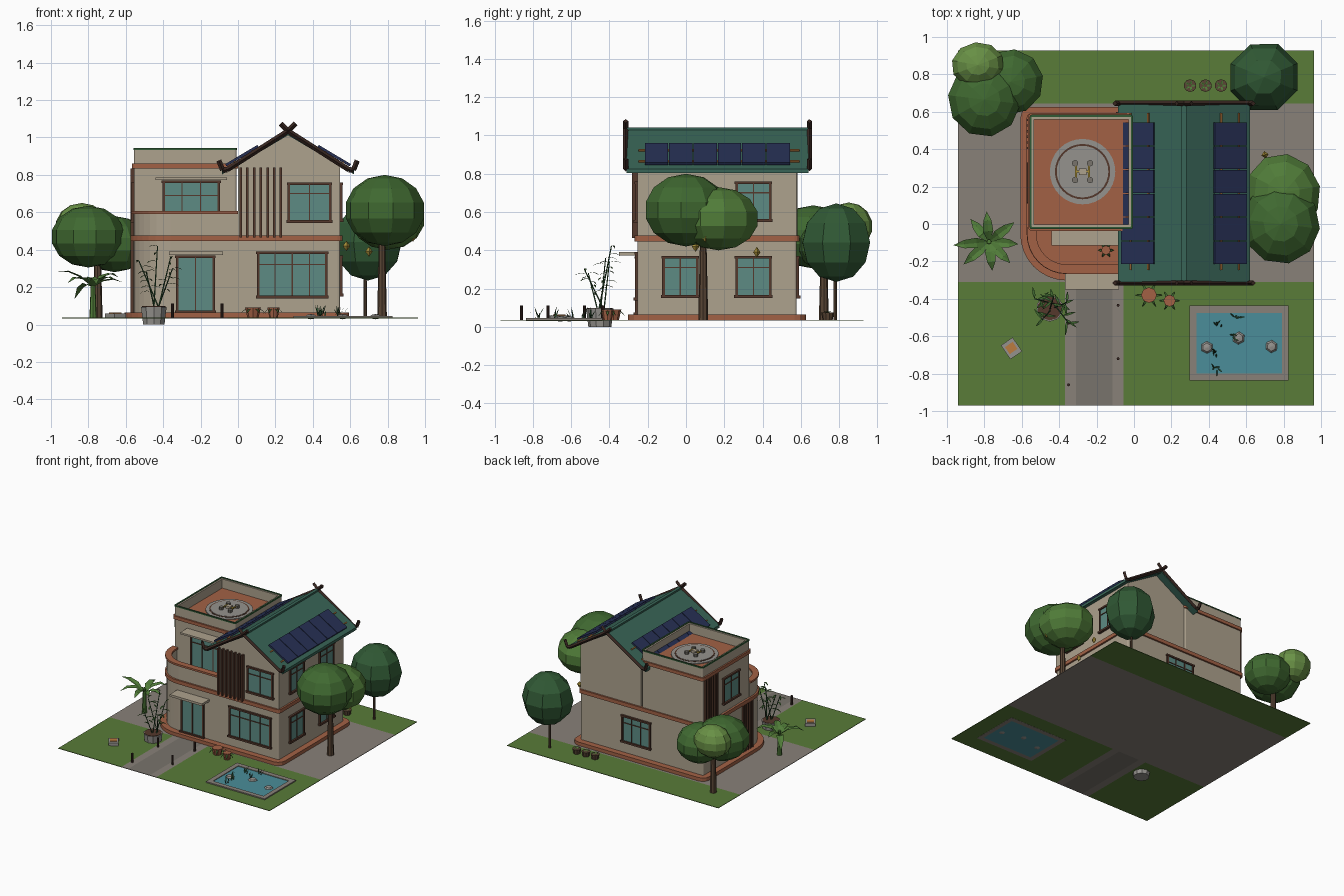
import bpy, bmesh, math, random
from mathutils import Vector, Matrix

if "Cube" in bpy.data.objects:
    bpy.data.objects.remove(bpy.data.objects["Cube"])
random.seed(4)
G = 0.037  # ground level
COL = dict(wall=(.42, .36, .27), terra=(.36, .12, .06), brown=(.09, .04, .025), dark=(.04, .02, .015),
           glass=(.11, .26, .23), roof=(.04, .13, .095), panel=(.02, .03, .09), grass=(.1, .2, .04),
           pave=(.25, .22, .19), path=(.19, .175, .15), water=(.07, .27, .32), leaf=(.05, .14, .03),
           leaf2=(.08, .2, .04), leaf3=(.14, .28, .06), leafd=(.03, .1, .035), stone=(.3, .29, .27),
           gold=(.4, .28, .04), orange=(.5, .2, .05), trunk=(.1, .06, .035))

def mat(c):
    m = bpy.data.materials.get(c) or bpy.data.materials.new(c)
    m.diffuse_color = (*COL[c], 1)
    m.use_nodes = True
    m.node_tree.nodes["Principled BSDF"].inputs["Base Color"].default_value = m.diffuse_color
    return m

def finish(name, bm, c):
    bmesh.ops.recalc_face_normals(bm, faces=bm.faces)
    me = bpy.data.meshes.new(name)
    bm.to_mesh(me)
    bm.free()
    ob = bpy.data.objects.new(name, me)
    me.materials.append(mat(c))
    bpy.context.collection.objects.link(ob)
    return ob

def boxes(name, c, items, M=Matrix()):
    bm = bmesh.new()
    for x0, x1, y0, y1, z0, z1 in items:
        T = Matrix.Translation(((x0+x1)/2, (y0+y1)/2, (z0+z1)/2)) @ Matrix.Diagonal((x1-x0, y1-y0, z1-z0, 1))
        bmesh.ops.create_cube(bm, size=1, matrix=M @ T)
    return finish(name, bm, c)

def rods(name, c, items, n=6):  # tapered rods: start, end, radii
    bm = bmesh.new()
    for a, b, r1, r2 in items:
        a, b = Vector(a), Vector(b)
        R = (b-a).to_track_quat('Z', 'Y').to_matrix().to_4x4()
        bmesh.ops.create_cone(bm, cap_ends=True, segments=n, radius1=r1, radius2=r2, depth=(b-a).length,
                              matrix=Matrix.Translation((a+b)/2) @ R)
    return finish(name, bm, c)

def disc(name, c, x, y, z0, z1, r1, r2=None, n=16):
    return rods(name, c, [((x, y, z0), (x, y, z1), r1, r1 if r2 is None else r2)], n)

def prism(name, c, pts, a, b, along_y=False):
    bm = bmesh.new()
    P = lambda p, t: (p[0], t, p[1]) if along_y else (p[0], p[1], t)
    lo, hi = [[bm.verts.new(P(p, t)) for p in pts] for t in (a, b)]
    bm.faces.new(lo)
    bm.faces.new(hi)
    for i in range(len(pts)):
        j = (i+1) % len(pts)
        bm.faces.new((lo[i], lo[j], hi[j], hi[i]))
    return finish(name, bm, c)

def strip(name, c, outer, inner, z0, z1, closed):  # upright wall between two paths
    bm = bmesh.new()
    R = [[bm.verts.new((a[0], a[1], z0)), bm.verts.new((a[0], a[1], z1)),
          bm.verts.new((b[0], b[1], z1)), bm.verts.new((b[0], b[1], z0))] for a, b in zip(outer, inner)]
    for i in range(len(R) if closed else len(R)-1):
        A, B = R[i], R[(i+1) % len(R)]
        for k in range(4):
            bm.faces.new((A[k], A[(k+1) % 4], B[(k+1) % 4], B[k]))
    if not closed:
        bm.faces.new(R[0])
        bm.faces.new(R[-1])
    return finish(name, bm, c)

def arc(cx, cy, r, a0, n):
    return [(cx+r*math.cos(math.radians(a0+90*i/n)), cy+r*math.sin(math.radians(a0+90*i/n))) for i in range(n+1)]

def outline(d, x0=-.56, x1=.545, y0=-.254, y1=.578, rf=.2, r=.012):
    r2 = max(r+d, .002)
    return (arc(x0+rf, y0+rf, rf+d, 180, 8) + arc(x1-r, y0+r, r2, 270, 3)
            + arc(x1-r, y1-r, r2, 0, 3) + arc(x0+r, y1-r, r2, 90, 3))

# ground slabs, path and pond
boxes("lawn", 'grass', [(-.94, .963, .645, .927, .033, G), (-.94, -.37, -.97, -.31, .033, G), (-.055, .963, -.97, -.31, .033, G)])
boxes("paving", 'pave', [(-.94, .963, -.31, .645, .033, G), (-.37, -.31, -.97, -.31, .033, G), (-.115, -.055, -.97, -.31, .033, G)])
boxes("path", 'path', [(-.31, -.115, -.97, -.31, .033, G)])
boxes("pond_border", 'pave', [(.297, .826, -.837, -.8, .032, .046), (.297, .826, -.475, -.436, .032, .046),
                              (.297, .335, -.8, -.475, .032, .046), (.79, .826, -.8, -.475, .032, .046)])
boxes("pond_water", 'water', [(.335, .79, -.8, -.475, .032, .041)])
# house body
prism("plinth", 'terra', outline(.048), .034, .065)
prism("ground_floor", 'wall', outline(0), .036, .477)
prism("middle_band", 'terra', outline(.014), .447, .477)
WING = dict(x0=-.556, x1=-.008, y0=-.025, y1=.582, rf=.012)
prism("upper_wing", 'wall', outline(0, **WING), .46, .855)
prism("terrace_floor", 'terra', outline(-.01, **WING), .85, .864)
strip("wing_band", 'terra', outline(.012, **WING), outline(-.005, **WING), .835, .862, True)
strip("terrace_parapet", 'wall', outline(0, **WING), [(max(min(x, -.03), -.534), max(min(y, .56), -.003)) for x, y in outline(0, **WING)], .85, .938, True)
strip("parapet_cap", 'leafd', outline(.003, **WING), outline(-.009, **WING), .934, .943, True)
prism("gable_body", 'wall', [(0, .46), (.545, .46), (.545, .85), (.2675, 1.012), (0, .855)], -.254, .578, True)
# rounded balcony wall
bal = lambda d: [(-.56-d, -.02)] + arc(-.36, -.054, .2+d, 180, 8) + [(0, -.254-d)]
strip("balcony_wall", 'wall', bal(0), bal(-.03), .47, .595, False)
strip("balcony_cap", 'terra', bal(.012), bal(-.038), .592, .607, False)
prism("balcony_floor", 'terra', bal(-.03) + [(0, -.02)], .47, .481)
# roof, boards with crossed finials, ridge
prism("gable_roof", 'roof', [(-.085, .803), (.2675, 1.012), (.62, .803), (.62, .825), (.2675, 1.035), (-.085, .825)], -.31, .64, True)
boxes("ridge_cap", 'roof', [(.255, .28, -.315, .645, 1.02, 1.041)])
bars = []
for y in (-.315, .645):
    for s in (-1, 1):
        p = [(.2675+s*u, y, z) for u, z in ((-.04, 1.075), (.0, 1.035), (.325, .828), (.35, .826), (.37, .877))]
        bars += [(p[i], p[i+1], .014, .014) for i in range(4)]
rods("gable_boards", 'dark', bars, 4)
# solar panels on both slopes, with rails
for s, nm in ((1, "right"), (-1, "left")):
    ang = s*math.atan2(.21, .3525)
    M = Matrix.Translation((.2675+s*.243, .163, .897)) @ Matrix.Rotation(ang, 4, 'Y')
    boxes("solar_panels_"+nm, 'panel', [(-.1, .1, -.378+i*.127, -.256+i*.127, 0, .014) for i in range(6)], M)
    boxes("solar_rails_"+nm, 'orange', [(x-.004, x+.004, -.41, .43, -.006, .004) for x in (-.05, .06)], M)

# windows: wall rotation angle, distance of wall from origin, centre along the wall
def window(name, ang, dist, u, w, z0, z1, cols, transom=True):
    M = Matrix.Rotation(math.radians(ang), 4, 'Z')
    a, b, f, D = u-w/2, u+w/2, .009, -dist
    boxes(name+"_glass", 'glass', [(a, b, D-.006, D+.01, z0, z1)], M)
    fr = [(a-f/2, a+f, D-.013, D, z0, z1), (b-f, b+f/2, D-.013, D, z0, z1),
          (a-.008, b+.008, D-.016, D, z1-f, z1+.004), (a-.01, b+.01, D-.02, D, z0-.006, z0+f)]
    fr += [(a+w*i/cols-.003, a+w*i/cols+.003, D-.011, D, z0, z1) for i in range(1, cols)]
    if transom:
        t = z1-(z1-z0)*.27
        fr.append((a, b, D-.011, D, t-.003, t+.003))
    boxes(name+"_frame", 'brown', fr, M)

window("front_door", 0, .254, -.228, .2, .066, .365, 2, False)
window("front_window_low", 0, .254, .29, .37, .145, .386, 4)
window("front_window_high", 0, .254, .382, .225, .55, .755, 2)
window("balcony_door", 0, .025, -.25, .3, .482, .766, 3)
for i, u in enumerate((-.03, .352)):
    window(f"side_window_low_{i}", 90, .545, u, .18, .157, .366, 2)
    window(f"side_window_high_{i}", 90, .545, u, .18, .555, .755, 2)
window("back_window", 180, .578, -.04, .25, .155, .366, 3)
window("left_window", 270, .556, -.22, .2, .55, .755, 2)
boxes("canopies", 'wall', [(-.44, -.06, -.115, -.02, .772, .786), (-.37, -.08, -.35, -.25, .372, .39)])
# vertical slats
boxes("front_slats", 'brown', [(x, x+.013, -.282, -.25, .465, .84) for x in (.008, .044, .08, .116, .152, .188, .222)])
boxes("side_slats", 'brown', [(-.574, -.55, .4+i*.03, .412+i*.03, .47, .835) for i in range(6)]
      + [(-.574, -.55, -.05+i*.03, -.038+i*.03, .065, .45) for i in range(5)])
# landing pad with small drone
hx, hy = -.275, .28
disc("pad_outer", 'stone', hx, hy, .86, .87, .175, n=32)
disc("pad_ring", 'brown', hx, hy, .86, .872, .148, n=32)
disc("pad_inner", 'stone', hx, hy, .86, .874, .138, n=32)
boxes("drone_body", 'wall', [(hx-.02, hx+.02, hy-.018, hy+.018, .878, .898)])
boxes("drone_arms", 'gold', [(hx+s-.005, hx+s+.005, hy-.05, hy+.05, .882, .89) for s in (-.035, .035)] + [(hx-.035, hx+.035, hy-.005, hy+.005, .882, .89)])
rods("drone_rotors", 'path', [((hx+a, hy+b, .874), (hx+a, hy+b, .896), .017, .017) for a in (-.04, .04) for b in (-.045, .045)], 8)

# trees
def crown(name, c, x, y, z, rx, ry, rz, u=10, v=7, rot=.2):
    bm = bmesh.new()
    bmesh.ops.create_uvsphere(bm, u_segments=u, v_segments=v, radius=1, matrix=Matrix.Translation((x, y, z))
                              @ Matrix.Rotation(rot, 4, 'Z') @ Matrix.Diagonal((rx, ry, rz, 1)))
    finish(name, bm, c)

rods("tree_trunks", 'trunk', [((.77, .09, .034), (.77, .09, .5), .026, .016), ((.68, .78, .034), (.68, .78, .35), .009, .008),
                              ((-.75, .72, .034), (-.75, .72, .42), .026, .016)], 8)
crown("right_tree_crown_a", 'leaf', .785, 0, .61, .215, .22, .19)
crown("right_tree_crown_b", 'leaf2', .8, .17, .565, .2, .215, .165, rot=.5)
crown("back_tree_crown", 'leafd', .695, .785, .44, .195, .19, .205, 8, 6, .39)
crown("left_tree_crown_a", 'leaf', -.8, .665, .47, .2, .205, .165)
crown("left_tree_crown_b", 'leaf', -.66, .76, .43, .18, .18, .15, rot=.5)
crown("left_tree_crown_c", 'leaf3', -.835, .85, .525, .145, .125, .125, rot=.1)
for i, p in enumerate(((.58, .05, .42), (.935, .1, .47), (.7, .37, .39))):
    crown(f"fruit_{i}", 'gold', *p, .02, .02, .028, 4, 2)

# leafy plants: arched leaf blades
def plant(name, c, blades):  # base, azimuth, length, width, rise, droop
    bm = bmesh.new()
    for b, az, L, w, up, dr in blades:
        d, n = Vector((math.cos(az), math.sin(az), 0)), Vector((-math.sin(az), math.cos(az), 0))
        prev = None
        for t, k in ((0, .15), (.35, 1), (.7, .8), (1, .03)):
            q = Vector(b) + d*L*t + Vector((0, 0, up*t-dr*t*t))
            cur = [bm.verts.new(q-n*w*k/2), bm.verts.new(q-Vector((0, 0, w*k*.15))), bm.verts.new(q+n*w*k/2)]
            if prev:
                for j in (0, 1):
                    bm.faces.new((prev[j], prev[j+1], cur[j+1], cur[j]))
            prev = cur
    finish(name, bm, c)

U = random.uniform
bx, by = -.775, -.095
disc("banana_stem", 'leaf2', bx, by, .034, .23, .02, .012, 7)
plant("banana_leaves", 'leaf2', [((bx, by, .2), i*.785+U(-.15, .15), U(.15, .2), .055, U(.1, .25), U(.12, .2)) for i in range(8)])
px, py = -.45, -.45
disc("bamboo_planter", 'stone', px, py, .0, .095, .06, .072, 10)
disc("planter_soil", 'brown', px, py, .09, .098, .066, n=10)
stems = [((px+U(-.03, .03), py+U(-.03, .03), .09), (px+x, py+y, z), .004, .003)
         for x, y, z in ((-.08, .05, .34), (-.04, -.06, .28), (.09, .03, .36), (.1, -.08, .3), (.02, .06, .42))]
rods("bamboo_stems", 'leafd', stems, 5)
plant("bamboo_leaves", 'leaf', [(Vector(a).lerp(Vector(b), t), U(0, 6.28), U(.05, .08), .014, .03, .04)
                                for a, b, _, _ in stems for t in (.45, .6, .75, .88, 1)])
pots = [(.08, -.38, .042), (.19, -.41, .032), (-.15, -.14, .025)]
rods("flower_pots", 'terra', [((x, y, .48 if y > -.3 else .035), (x, y, .52 if y > -.3 else .09), r*.7, r) for x, y, r in pots], 8)
plant("pot_leaves", 'leaf', [((x, y, .515 if y > -.3 else .085), i*1.05, r*1.7, .016, .03, .06) for x, y, r in pots for i in range(6)])
rods("back_baskets", 'trunk', [((x, .74, .035), (x, .74, .075), .026, .034) for x in (.3, .382, .465)], 10)
plant("basket_leaves", 'leaf2', [((x, .74, .07), i*1.25, .03, .012, .03, .02) for x in (.3, .382, .465) for i in range(5)])
# pond rocks and reeds
for i, (x, y) in enumerate(((.39, -.66), (.56, -.61), (.735, -.655))):
    crown(f"pond_rock_{i}", 'stone', x, y, .042, .035, .033, .014, 6, 4, i)
plant("pond_reeds", 'leafd', [((x+U(-.015, .015), y+U(-.015, .015), .04), U(0, 6.28), U(.015, .04), .008, U(.04, .08), .01)
                              for x, y in ((.45, -.55), (.44, -.7), (.52, -.6), (.44, -.78), (.55, -.5)) for i in range(5)])
# path bollards and garden box
rods("bollards", 'dark', [((x, y, .034), (x, y, .112), .008, .008) for x, y in ((-.35, -.53), (-.085, -.435), (-.085, -.72), (-.35, -.86))], 8)
R = Matrix.Translation((-.655, -.665, 0)) @ Matrix.Rotation(.6, 4, 'Z')
boxes("garden_box", 'stone', [(-.038, .038, -.045, .045, .034, .06)], R)
boxes("garden_box_top", 'orange', [(-.025, .025, -.02, .025, .058, .064)], R)
